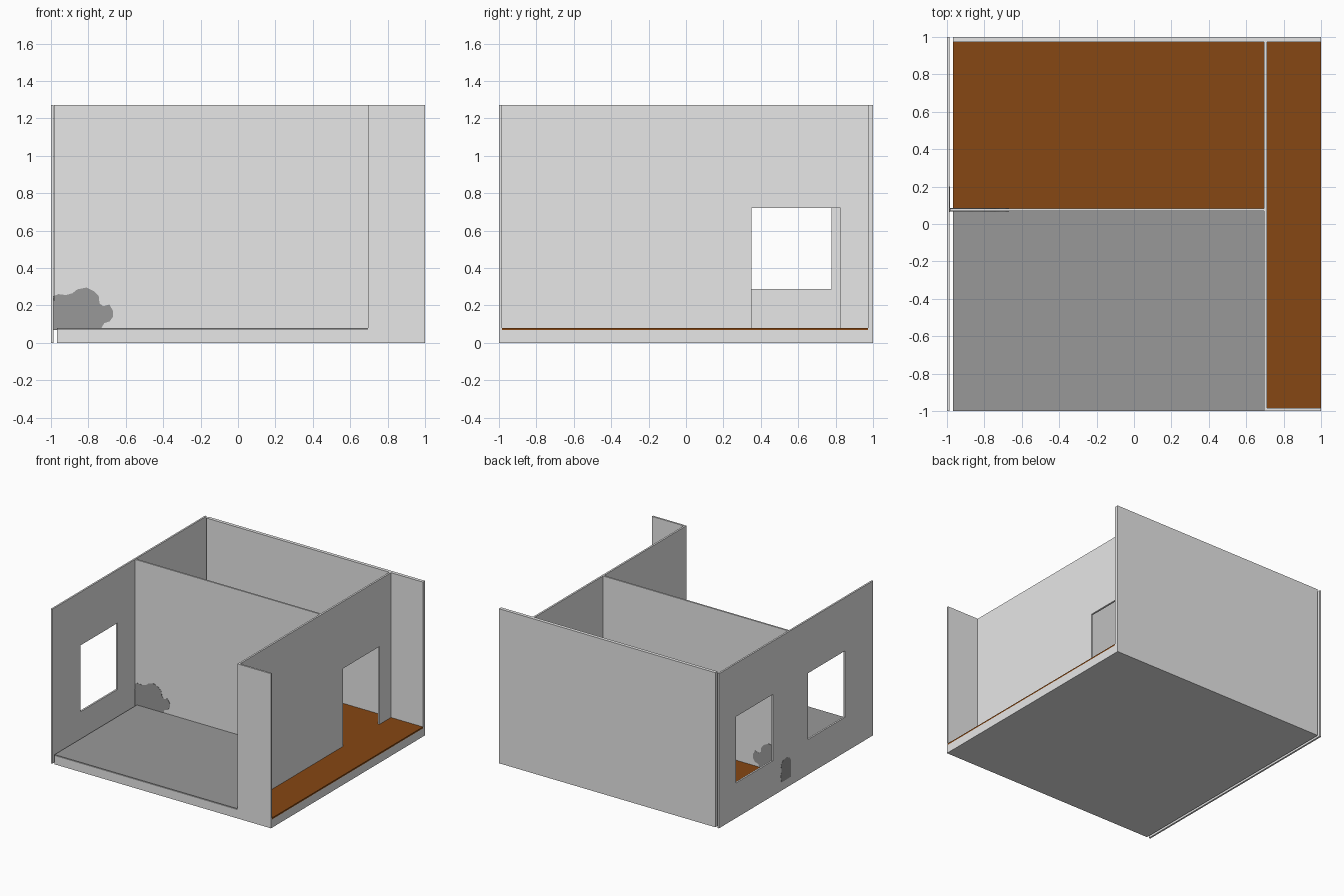
import bpy, bmesh
from mathutils import Vector

if "Cube" in bpy.data.objects:
    bpy.data.objects.remove(bpy.data.objects["Cube"])


def material(name, rgb):
    m = bpy.data.materials.new(name)
    m.diffuse_color = (*rgb, 1)
    m.use_nodes = True
    m.node_tree.nodes["Principled BSDF"].inputs["Base Color"].default_value = m.diffuse_color
    return m


PLASTER = material("light_plaster", (0.8, 0.8, 0.8))
GREY = material("dark_grey", (0.318, 0.318, 0.318))
BROWN = material("brown_wood", (0.24, 0.063, 0.0065))

FLOOR, TOP = 0.08, 1.27   # finished floor level and wall top
SLAB = 0.068              # slab top


def finish(bm, name, mat):
    bmesh.ops.recalc_face_normals(bm, faces=bm.faces)
    me = bpy.data.meshes.new(name)
    bm.to_mesh(me)
    bm.free()
    me.materials.append(mat)
    ob = bpy.data.objects.new(name, me)
    bpy.context.collection.objects.link(ob)
    return ob


def extrude_all(bm, offset):
    g = bmesh.ops.extrude_face_region(bm, geom=bm.faces[:], use_keep_orig=True)
    verts = [e for e in g["geom"] if isinstance(e, bmesh.types.BMVert)]
    bmesh.ops.translate(bm, verts=verts, vec=offset)


def box(name, mat, x, y, z):
    bm = bmesh.new()
    bmesh.ops.create_cube(bm, size=1)
    for v in bm.verts:
        v.co = Vector(r[0] if c < 0 else r[1] for c, r in zip(v.co, (x, y, z)))
    return finish(bm, name, mat)


def wall_along_y(name, x, y, z, holes):
    """Wall in the yz plane with rectangular openings (y0, y1, z0, z1)."""
    ys = sorted({*y, *(h[i] for h in holes for i in (0, 1))})
    zs = sorted({*z, *(h[i] for h in holes for i in (2, 3))})
    bm = bmesh.new()
    for a, b in zip(ys, ys[1:]):
        for c, d in zip(zs, zs[1:]):
            if any(h[0] <= a and b <= h[1] and h[2] <= c and d <= h[3] for h in holes):
                continue
            bm.faces.new([bm.verts.new((x[0], p, q))
                          for p, q in ((a, c), (b, c), (b, d), (a, d))])
    bmesh.ops.remove_doubles(bm, verts=bm.verts[:], dist=1e-5)
    extrude_all(bm, (x[1] - x[0], 0, 0))
    return finish(bm, name, PLASTER)


def prism(name, mat, points, offset):
    bm = bmesh.new()
    bm.faces.new([bm.verts.new(p) for p in points])
    extrude_all(bm, offset)
    return finish(bm, name, mat)


# Foundation slab
box("foundation", PLASTER, (-0.967, 1), (-1, 0.972), (0, SLAB))

# Floor finishes
box("grey_floor", GREY, (-0.967, 0.695), (-1, 0.07), (SLAB, FLOOR))
box("room_wood_floor", BROWN, (-0.967, 0.695), (0.084, 0.972), (SLAB, FLOOR))
box("corridor_wood_floor", BROWN, (0.71, 1), (-0.985, 0.972), (SLAB, FLOOR))
box("doorway_wood_floor", BROWN, (0.695, 0.71), (0.35, 0.825), (SLAB, FLOOR))

# Solid walls
box("back_wall", PLASTER, (-0.967, 1), (0.972, 1), (0, TOP))
box("middle_wall", PLASTER, (-0.985, 0.695), (0.07, 0.084), (SLAB, TOP))
box("front_wall", PLASTER, (0.695, 1), (-1, -0.985), (SLAB, TOP))

# Walls with openings
wall_along_y("left_wall", (-1, -0.986), (-1, 1), (0, TOP),
             [(0.3, 0.778, 0.288, 0.833), (-0.637, -0.157, 0.288, 0.833)])
wall_along_y("corridor_wall", (0.695, 0.71), (-0.985, 0.972), (SLAB, TOP),
             [(0.35, 0.825, SLAB, 0.72)])

# Grey patch showing on both sides of the middle wall
outline = [(-.985, .068), (-.74, .068), (-.73, .08), (-.715, .105), (-.685, .115),
           (-.668, .14), (-.668, .17), (-.688, .205), (-.72, .195), (-.74, .21),
           (-.745, .25), (-.77, .275), (-.81, .295), (-.86, .285), (-.885, .265),
           (-.92, .255), (-.96, .26), (-.985, .25)]
prism("middle_wall_patch", GREY, [(x, 0.068, z) for x, z in outline], (0, 0.018, 0))

# Grey patch on the left wall
outline = [(.065, .068), (.19, .068), (.2, .12), (.187, .16), (.195, .21),
           (.17, .24), (.12, .25), (.08, .23), (.065, .2)]
prism("left_wall_patch", GREY, [(-1.001, y, z) for y, z in outline], (0.016, 0, 0))
